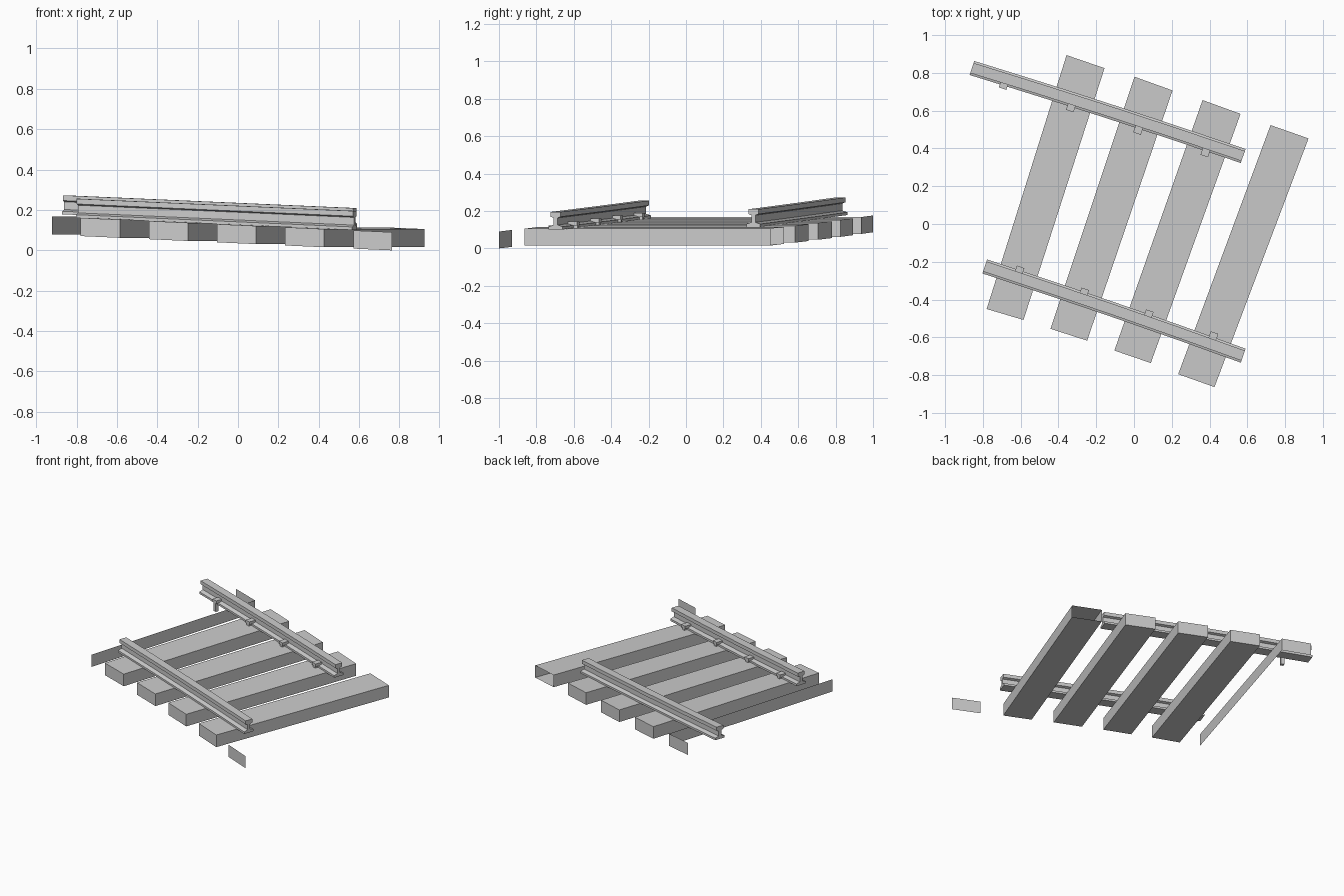
import bpy, bmesh
from mathutils import Vector

if "Cube" in bpy.data.objects:
    bpy.data.objects.remove(bpy.data.objects["Cube"])

U = Vector((0.946, -0.324, 0))   # along the track
V = Vector((0.324, 0.946, 0))    # across the track
SLOPE, TIE_H = 0.0418, 0.09


def tie_top(p):
    """Height of the sloping bed surface under a point."""
    return TIE_H + SLOPE * (1.038 - p.dot(U))


def make(name, verts, faces):
    bm = bmesh.new()
    vs = [bm.verts.new(v) for v in verts]
    for f in faces:
        bm.faces.new([vs[i] for i in f])
    bmesh.ops.recalc_face_normals(bm, faces=bm.faces)
    loose = [v for v in bm.verts if not v.link_faces]
    bmesh.ops.delete(bm, geom=loose, context='VERTS')
    me = bpy.data.meshes.new(name)
    bm.to_mesh(me)
    bm.free()
    ob = bpy.data.objects.new(name, me)
    bpy.context.collection.objects.link(ob)
    return ob


# box corners: front-left, front-right, back-right, back-left; bottom then top
SIDES = {'bottom': (3, 2, 1, 0), 'top': (4, 5, 6, 7), 'front': (0, 1, 5, 4),
         'right': (1, 2, 6, 5), 'back': (2, 3, 7, 6), 'left': (3, 0, 4, 7)}


def tie(name, i, sides):
    k = i - 1
    plan = [(-0.78 + 0.338 * k, -0.45 - 0.10 * k - 0.005 * k * k),
            (-0.585 + 0.337 * k, -0.508 - 0.105 * k - 0.0045 * k * k),
            (-0.156 + 0.36 * k, 0.825 - 0.115 * k - 0.003 * k * k),
            (-0.357 + 0.36 * k, 0.894 - 0.11 * k - 0.0045 * k * k)]
    zr = 0.0155 * (5 - i)
    zs = [zr + 0.0087, zr, zr, zr + 0.0087]
    verts = [(x, y, z + h) for h in (0, TIE_H) for (x, y), z in zip(plan, zs)]
    return make(name, verts, [SIDES[s] for s in sides])


# wooden ties; the last one is open at its back end
for i in range(1, 5):
    tie(f"tie_{i}", i, [s for s in SIDES if not (i == 4 and s == 'back')])
# leftover boards of the neighbouring ties
tie("left_side_board", 0, ['right'])
tie("back_end_board", 0, ['back'])
tie("front_end_board", 5, ['front'])

# rail cross-section, half mirrored: (across, up)
half = [(0.039, 0), (0.039, 0.015), (0.011, 0.024), (0.011, 0.062),
        (0.028, 0.068), (0.028, 0.094)]
PROFILE = half + [(-a, b) for a, b in reversed(half)]


def rail(name, start, end, segments=4, bow=0.006):
    a, b = Vector((*start, 0)), Vector((*end, 0))
    n, verts, faces = len(PROFILE), [], []
    for j in range(segments + 1):
        t = j / segments
        c = a.lerp(b, t) + V * (bow * 4 * t * (1 - t))
        z = tie_top(c)
        verts += [c + V * w + Vector((0, 0, z + h)) for w, h in PROFILE]
    for j in range(segments):
        for q in range(n):
            r = (q + 1) % n
            faces.append((j * n + q, j * n + r, j * n + n + r, j * n + n + q))
    faces += [tuple(range(n)), tuple(range(segments * n, segments * n + n))]
    return make(name, verts, faces)


rail("front_rail", (-0.79, -0.225), (0.578, -0.697))
rail("back_rail", (-0.858, 0.826), (0.578, 0.36))


def block(c, u, v0, v1, z0, z1):
    return [c + U * a + V * b + Vector((0, 0, z)) for z in (z0, z1)
            for a, b in ((-u, v0), (u, v0), (u, v1), (-u, v1))]


def spike(name, x, y, out):
    """Flat-headed spike; out is the direction away from its rail."""
    c = Vector((x, y, 0))
    z = tie_top(c)
    verts = block(c, 0.021, -0.032 * out, 0.019 * out, z + 0.015, z + 0.036)
    verts += block(c, 0.012, -0.006 * out, 0.017 * out, z - 0.05, z + 0.015)
    faces = [tuple(i + o for i in f) for o in (0, 8) for f in SIDES.values()]
    return make(name, verts, faces)


# spikes on the inner side of each rail
for i in range(4):
    spike(f"front_spike_{i + 1}", -0.606 + 0.342 * i, -0.245 - 0.116 * i, 1)
    spike(f"back_spike_{i + 1}", -0.69 + 0.356 * i, 0.735 - 0.119 * i, -1)
